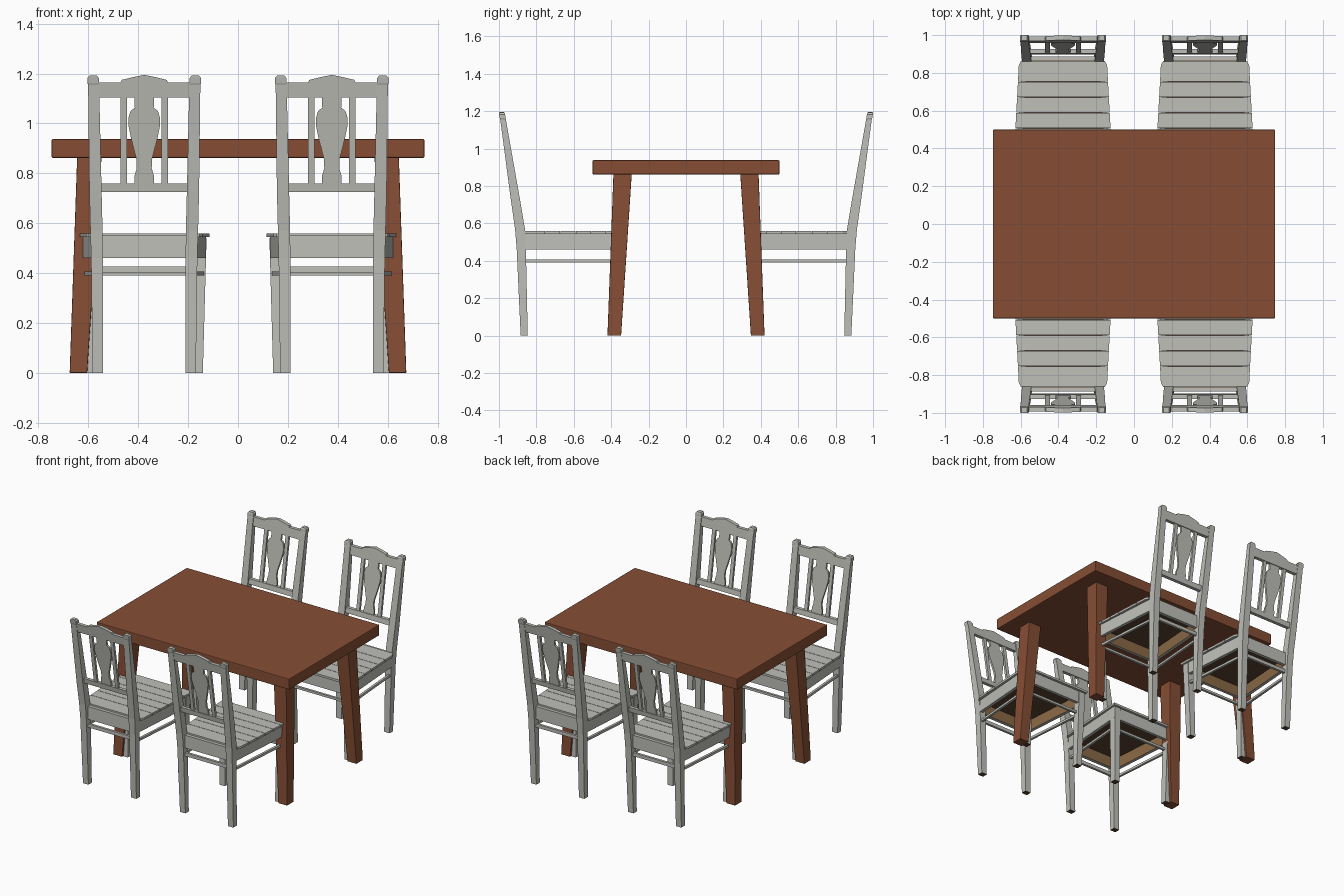
import bpy, bmesh

if "Cube" in bpy.data.objects:
    bpy.data.objects.remove(bpy.data.objects["Cube"])


def material(name, rgb):
    m = bpy.data.materials.new(name)
    m.diffuse_color = (*rgb, 1)
    m.use_nodes = True
    m.node_tree.nodes["Principled BSDF"].inputs["Base Color"].default_value = m.diffuse_color
    return m


WOOD = material("table_wood", (0.24, 0.076, 0.035))
PAINT = material("grey_paint", (0.52, 0.525, 0.485))
RAW = material("raw_wood", (0.25, 0.14, 0.06))
DARK = material("dark_raw_wood", (0.10, 0.055, 0.028))


def build(name, lofts, mats, place=lambda x, y, z: (x, y, z), rule=None, bevel=0):
    """Each loft is a list of equal-length rings, skinned and capped."""
    bm = bmesh.new()
    for rings in lofts:
        vs = [[bm.verts.new(place(*p)) for p in r] for r in rings]
        n = len(vs[0])
        bm.faces.new(vs[0])
        bm.faces.new(vs[-1])
        for a, b in zip(vs, vs[1:]):
            for i in range(n):
                j = (i + 1) % n
                bm.faces.new((a[i], a[j], b[j], b[i]))
    bmesh.ops.recalc_face_normals(bm, faces=bm.faces)
    if rule:
        for f in bm.faces:
            f.normal_update()
            f.material_index = rule(f)
    me = bpy.data.meshes.new(name)
    bm.to_mesh(me)
    bm.free()
    for m in mats:
        me.materials.append(m)
    ob = bpy.data.objects.new(name, me)
    bpy.context.collection.objects.link(ob)
    if bevel:
        mod = ob.modifiers.new("soft_edges", 'BEVEL')
        mod.width, mod.segments = bevel, 2
    return ob


def rect(x0, x1, y0, y1, z):
    return [(x0, y0, z), (x1, y0, z), (x1, y1, z), (x0, y1, z)]


def box(x0, x1, y0, y1, z0, z1):
    return [rect(x0, x1, y0, y1, z0), rect(x0, x1, y0, y1, z1)]


def flip(loft):
    return [[(-x, y, z) for x, y, z in r] for r in loft]


def pair(loft):
    return [loft, flip(loft)]


def back_y(z):
    """Centre line of the leaning backrest."""
    return 0.912 + (z - 0.74) * 0.163


def back_panel(outline, depth):
    """Extrude an (x, z) outline through the leaning backrest."""
    return [[(x, back_y(z) + d, z) for x, z in outline] for d in (-depth / 2, depth / 2)]


def half_width(y):
    """Seat half width, wider towards its front edge."""
    return 0.233 + (0.85 - y) * 0.055


# Table
build("table_top", [box(-0.747, 0.747, -0.5, 0.5, 0.862, 0.938)], [WOOD], bevel=0.005)
leg = [rect(0.605, 0.675, 0.347, 0.42, 0), rect(0.547, 0.645, 0.29, 0.388, 0.865)]
legs = pair(leg)
legs += [[[(x, -y, z) for x, y, z in r] for r in l] for l in legs]
build("table_legs", legs, [WOOD], bevel=0.003)

# Chair rear posts: foot, seat bend, leaning back, rounded cap
post = [rect(x0, x1, y0, y1, z) for x0, x1, y0, y1, z in (
    (0.165, 0.207, 0.846, 0.884, 0), (0.166, 0.213, 0.856, 0.905, 0.46),
    (0.167, 0.216, 0.861, 0.914, 0.57), (0.171, 0.220, 0.888, 0.937, 0.73),
    (0.181, 0.225, 0.963, 0.993, 1.155), (0.181, 0.228, 0.965, 0.996, 1.163),
    (0.182, 0.228, 0.967, 0.999, 1.182), (0.190, 0.220, 0.971, 1.0, 1.192))]
front_leg = [rect(0.195, 0.235, 0.362, 0.405, 0), rect(0.200, 0.250, 0.345, 0.395, 0.54)]

# Backrest outlines
top_half = [(0.184, 1.105), (0.186, 1.165), (0.095, 1.165), (0.09, 1.175), (0.045, 1.186)]
top_outline = top_half + [(0, 1.195)] + [(-x, z) for x, z in reversed(top_half)]
splat_half = [(0.04, 0.75), (0.039, 0.79), (0.03, 0.82), (0.031, 0.855), (0.045, 0.91),
              (0.055, 0.95), (0.063, 0.99), (0.064, 1.02), (0.055, 1.05), (0.038, 1.063),
              (0.04, 1.11)]
splat_outline = splat_half + [(-x, z) for x, z in reversed(splat_half)]
slat = [(0.07, 0.75), (0.095, 0.75), (0.095, 1.11), (0.07, 1.11)]
low_rail = [(-0.175, 0.725), (0.175, 0.725), (0.175, 0.76), (-0.175, 0.76)]

# Seat planks with thin gaps, rear corners cut
edges = [0.335, 0.427, 0.509, 0.591, 0.673, 0.755]
planks = []
for i, y0 in enumerate(edges):
    if i < 5:
        y1 = edges[i + 1] - 0.003
        ring = [(-half_width(y0), y0), (half_width(y0), y0),
                (half_width(y1), y1), (-half_width(y1), y1)]
    else:
        ring = [(-half_width(y0), y0), (half_width(y0), y0), (0.234, 0.84),
                (0.222, 0.862), (-0.222, 0.862), (-0.234, 0.84)]
    planks.append([[(x, y, z) for x, y in ring] for z in (0.544, 0.559)])

# Apron boards around the seat, and stretchers between the legs
side_apron = [[(half_width(y) - a, y, z) for y, a in
               ((0.352, 0.012), (0.865, 0.02), (0.865, 0.042), (0.352, 0.034))]
              for z in (0.46, 0.545)]
aprons = pair(side_apron) + [box(-0.235, 0.235, 0.352, 0.372, 0.46, 0.545),
                             box(-0.2, 0.2, 0.865, 0.888, 0.46, 0.55)]
side_bar = [[(half_width(y) - a, y, z) for y, a in
             ((0.37, 0.018), (0.88, 0.03), (0.88, 0.045), (0.37, 0.035))]
            for z in (0.39, 0.406)]
bars = pair(side_bar) + [box(-0.22, 0.22, 0.372, 0.388, 0.39, 0.406),
                         box(-0.19, 0.19, 0.868, 0.885, 0.402, 0.426)]
underside = [[(-0.235, 0.36, z), (0.235, 0.36, z), (0.2, 0.87, z), (-0.2, 0.87, z)]
             for z in (0.537, 0.544)]

# Four chairs, two on each long side of the table
for sx in (-1, 1):
    for sy in (-1, 1):
        def place(x, y, z):
            return (sx * 0.376 + x, sy * y, z)

        def inner_face(f):
            c, n = f.calc_center_median(), f.normal
            to_mid = (sx * 0.376 - c.x) * n.x + (sy * 0.61 - c.y) * n.y
            return 1 if abs(n.z) < 0.5 and to_mid > 0.1 else 0

        def foot(f):
            return 1 if f.calc_center_median().z < 0.01 else 0

        tag = ("left" if sx < 0 else "right") + ("_front" if sy < 0 else "_back")
        build("chair_posts_" + tag, pair(post), [PAINT, DARK], place, foot)
        build("chair_front_legs_" + tag, pair(front_leg), [PAINT, DARK], place, foot)
        build("chair_top_rail_" + tag, [back_panel(top_outline, 0.024)], [PAINT], place)
        build("chair_low_rail_" + tag, [back_panel(low_rail, 0.024)], [PAINT], place)
        build("chair_splat_" + tag, [back_panel(splat_outline, 0.014)], [PAINT], place)
        build("chair_slats_" + tag, pair(back_panel(slat, 0.016)), [PAINT], place)
        build("chair_seat_planks_" + tag, planks, [PAINT], place)
        build("chair_seat_underside_" + tag, [underside], [DARK], place)
        build("chair_aprons_" + tag, aprons, [PAINT, RAW], place, inner_face)
        build("chair_stretchers_" + tag, bars, [PAINT], place)
